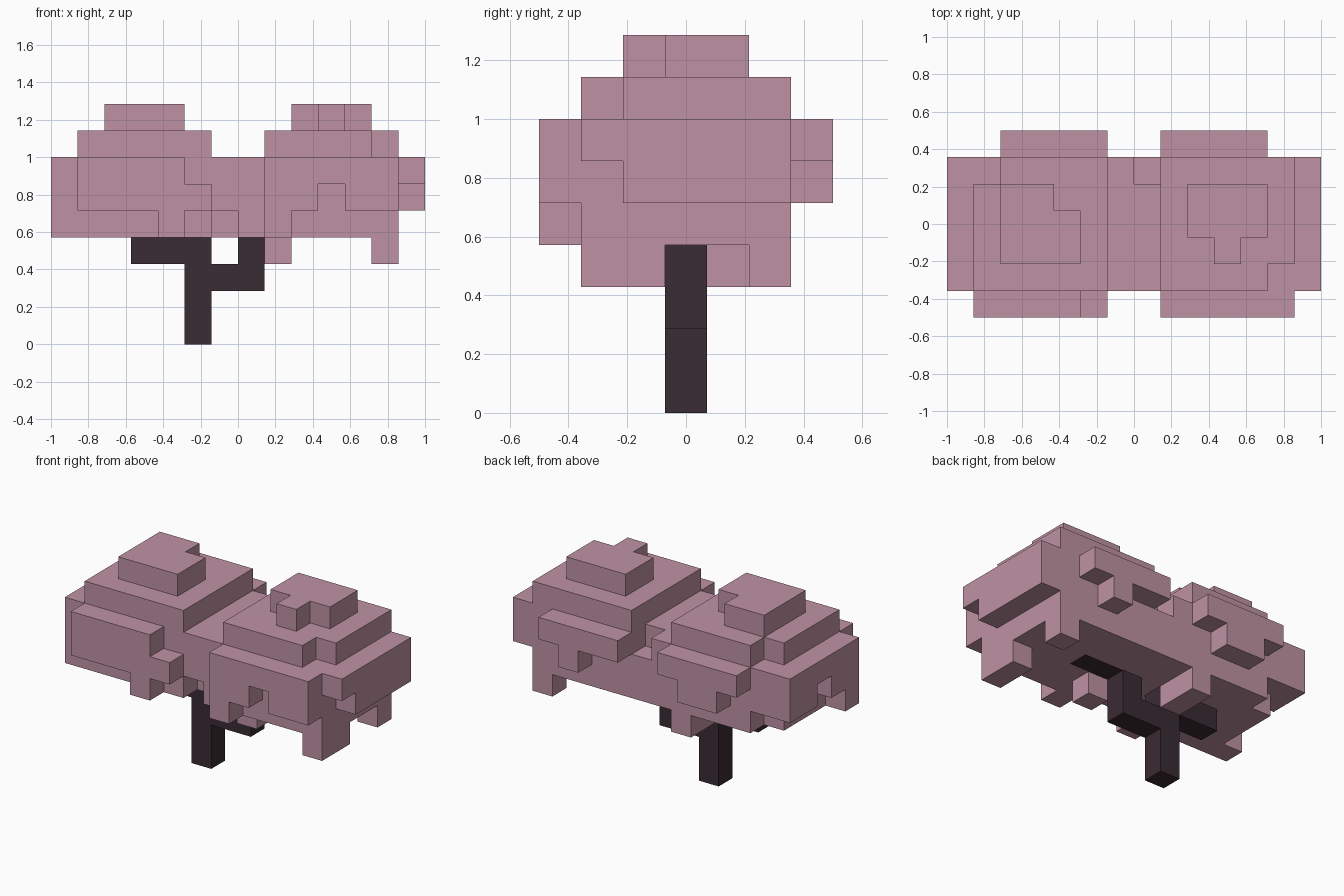
import bpy
import bmesh
from mathutils import Vector

cube = bpy.data.objects.get("Cube")
if cube:
    bpy.data.objects.remove(cube, do_unlink=True)

UNIT = 1 / 7
ORIGIN = Vector((-7, -3.5, 0))
AXES = [Vector(a) for a in ((1, 0, 0), (0, 1, 0), (0, 0, 1))]


def make_material(name, rgb):
    mat = bpy.data.materials.new(name)
    mat.use_nodes = True
    color = (*rgb, 1)
    mat.diffuse_color = color
    bsdf = mat.node_tree.nodes["Principled BSDF"]
    bsdf.inputs["Base Color"].default_value = color
    bsdf.inputs["Roughness"].default_value = 0.9
    return mat


def block(x, y, z):
    """Cells of a box; each argument is a cell index or an inclusive (first, last) pair."""
    spans = [(v, v) if isinstance(v, int) else v for v in (x, y, z)]
    rx, ry, rz = [range(a, b + 1) for a, b in spans]
    return {(i, j, k) for i in rx for j in ry for k in rz}


def build(name, cells, mat):
    """Outer skin of a set of unit cells, with flat regions merged."""
    bm = bmesh.new()
    verts = {}

    def vert(p):
        key = tuple(round(c) for c in p)
        if key not in verts:
            verts[key] = bm.verts.new((Vector(key) + ORIGIN) * UNIT)
        return verts[key]

    for cell in sorted(cells):
        base = Vector(cell)
        for n in range(3):
            u, v = AXES[(n + 1) % 3], AXES[(n + 2) % 3]
            for side in (0, 1):
                step = AXES[n] * (1 if side else -1)
                if tuple(round(c) for c in base + step) in cells:
                    continue
                p = base + AXES[n] * side
                loop = [p, p + u, p + u + v, p + v]
                bm.faces.new([vert(q) for q in (loop if side else loop[::-1])])
    bmesh.ops.dissolve_limit(bm, angle_limit=0.01, verts=bm.verts[:], edges=bm.edges[:])
    mesh = bpy.data.meshes.new(name)
    bm.to_mesh(mesh)
    bm.free()
    mesh.materials.append(mat)
    obj = bpy.data.objects.new(name, mesh)
    bpy.context.scene.collection.objects.link(obj)


blossom = make_material("blossom pink", (0.52, 0.29, 0.37))
bark = make_material("dark bark", (0.042, 0.025, 0.033))

# Trunk with a short branch to one side and a stepped branch to the other
trunk = block(5, 3, (0, 3)) | block((3, 4), 3, 3)
trunk |= block((6, 7), 3, 2) | block(7, 3, 3) | block((8, 9), 3, 4)
build("trunk_and_branches", trunk, bark)

# Main canopy body and its ragged ends
canopy = block((1, 12), (1, 5), (4, 6)) | block(0, (1, 5), (5, 6)) | block(0, 1, 4)
canopy |= block(13, (1, 5), 6) | block(13, (2, 5), 5)
canopy -= block(0, 3, 5) | block(1, 5, 4) | block(6, 1, 4) | block(7, 5, 6)

# Two mounds on top
canopy |= block((1, 5), (1, 5), 7) - block(1, 5, 7)
canopy |= block((8, 12), (1, 5), 7) - block(12, 1, 7)
canopy |= block((2, 4), (2, 4), 8) - block(4, 4, 8)
canopy |= block((9, 11), (3, 4), 8) | block(10, 2, 8)

# Front ledges
canopy |= block((1, 4), 0, 6) | block((1, 5), 0, 5) | block(4, 0, 4)
canopy |= block((8, 12), 0, (5, 6)) - block(10, 0, 5)
canopy |= block(8, 0, 4)

# Back ledges
canopy |= block((2, 5), 6, 6) | block((3, 4), 6, 5)
canopy |= block((8, 11), 6, 6) | block(10, 6, 5)

# Hanging tufts
canopy |= block(12, (1, 2), 3) | block(12, 5, 3)
canopy |= block(5, (4, 5), 3) | block(8, 2, 3)
build("blossom_canopy", canopy - trunk, blossom)
